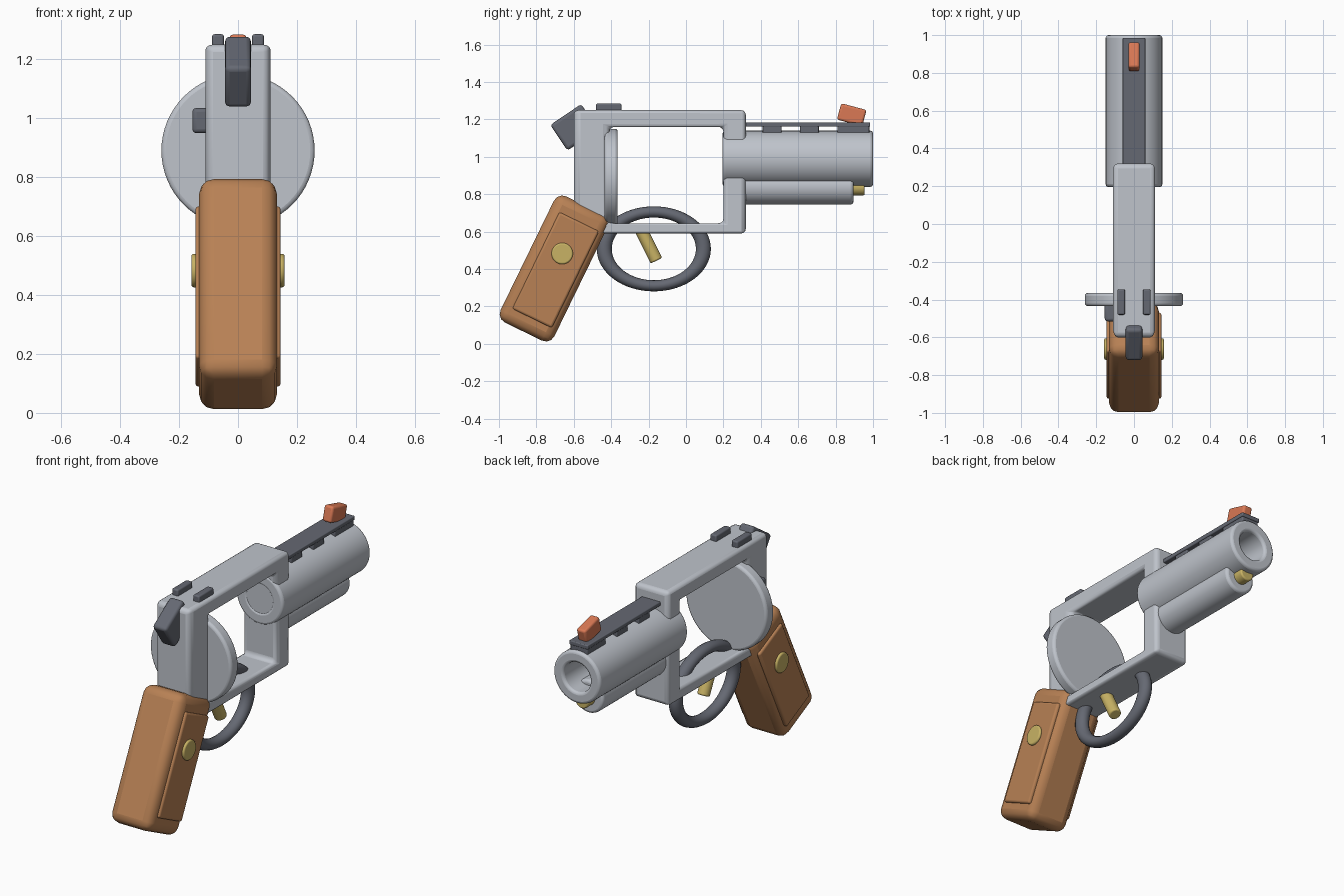
import bpy, bmesh, math
from mathutils import Matrix, Vector

if "Cube" in bpy.data.objects:
    bpy.data.objects.remove(bpy.data.objects["Cube"], do_unlink=True)


def material(name, rgb):
    m = bpy.data.materials.new(name)
    m.use_nodes = True
    m.diffuse_color = (*rgb, 1)
    bsdf = next(n for n in m.node_tree.nodes if n.type == "BSDF_PRINCIPLED")
    bsdf.inputs["Base Color"].default_value = (*rgb, 1)
    return m


STEEL = material("light steel", (0.52, 0.55, 0.60))
DARK = material("dark steel", (0.13, 0.14, 0.17))
WOOD = material("brown wood", (0.48, 0.22, 0.09))
BRASS = material("brass", (0.58, 0.45, 0.13))
ORANGE = material("orange", (0.70, 0.19, 0.09))


def finish(name, bm, mat, bevel=0.0, segments=3):
    bmesh.ops.recalc_face_normals(bm, faces=bm.faces[:])
    mesh = bpy.data.meshes.new(name)
    bm.to_mesh(mesh)
    bm.free()
    mesh.materials.append(mat)
    ob = bpy.data.objects.new(name, mesh)
    bpy.context.collection.objects.link(ob)
    if bevel:
        mod = ob.modifiers.new("rounded edges", "BEVEL")
        mod.width, mod.segments = bevel, segments
        mod.limit_method = "ANGLE"
        mod.angle_limit = math.radians(40)
    bpy.ops.object.select_all(action="DESELECT")
    ob.select_set(True)
    bpy.context.view_layer.objects.active = ob
    bpy.ops.object.shade_smooth_by_angle(angle=math.radians(35))
    return ob


def box(name, center, size, mat, bevel=0.01, tilt=0):
    bm = bmesh.new()
    bmesh.ops.create_cube(bm, size=1)
    bm.transform(Matrix.Translation(center)
                 @ Matrix.Rotation(math.radians(tilt), 4, "X")
                 @ Matrix.Diagonal((*size, 1)))
    return finish(name, bm, mat, bevel)


def rod(name, start, end, radius, mat, bevel=0.01, sides=48):
    a, b = Vector(start), Vector(end)
    bm = bmesh.new()
    bmesh.ops.create_cone(bm, cap_ends=True, segments=sides, radius1=radius,
                          radius2=radius, depth=(b - a).length)
    turn = (b - a).to_track_quat("Z", "Y").to_matrix().to_4x4()
    bm.transform(Matrix.Translation((a + b) / 2) @ turn)
    return finish(name, bm, mat, bevel)


def revolve(bm, profile, steps, matrix):
    # Closed (radius, height) loop swept around z
    rings = []
    for i in range(steps):
        t = 2 * math.pi * i / steps
        rings.append([bm.verts.new((r * math.cos(t), r * math.sin(t), h))
                      for r, h in profile])
    n = len(profile)
    for i in range(steps):
        p, q = rings[i], rings[(i + 1) % steps]
        for j in range(n):
            k = (j + 1) % n
            bm.faces.new((p[j], q[j], q[k], p[k]))
    bm.transform(matrix)


# Frame: a ring-shaped side outline with a window, given thickness
outer = [(-0.60, 0.59), (0.32, 0.59), (0.32, 1.25), (-0.60, 1.25)]
inner = [(-0.41, 0.645), (0.20, 0.645), (0.20, 1.16), (-0.41, 1.16)]
bm = bmesh.new()
o = [bm.verts.new((-0.11, y, z)) for y, z in outer]
w = [bm.verts.new((-0.11, y, z)) for y, z in inner]
faces = [bm.faces.new((o[i], o[(i + 1) % 4], w[(i + 1) % 4], w[i])) for i in range(4)]
extruded = bmesh.ops.extrude_face_region(bm, geom=faces)["geom"]
bmesh.ops.translate(bm, vec=(0.22, 0, 0),
                    verts=[g for g in extruded if isinstance(g, bmesh.types.BMVert)])
# Close the back, which the extrusion leaves open or kept depending on topology
if any(e.is_boundary for e in bm.edges):
    bmesh.ops.bridge_loops(bm, edges=[e for e in bm.edges if e.is_boundary])
finish("frame", bm, STEEL, 0.025)

# Recoil plate behind the window
rod("recoil_plate", (0, -0.435, 0.89), (0, -0.365, 0.89), 0.26, STEEL, 0.015, 64)

# Barrel: hollow tube with rounded muzzle, pointing along +y
along_y = Matrix.Translation((0, 0, 0.99)) @ Matrix.Rotation(-math.pi / 2, 4, "X")
bm = bmesh.new()
revolve(bm, [(0.08, 0.196), (0.15, 0.196), (0.15, 1.0), (0.085, 1.0)], 64, along_y)
finish("barrel", bm, STEEL, 0.015)

# Shroud and rod under the barrel
rod("ejector_shroud", (0, 0.25, 0.84), (0, 0.895, 0.84), 0.095, STEEL, 0.015)
rod("ejector_rod", (0, 0.80, 0.837), (0, 0.955, 0.837), 0.043, BRASS, 0.008)

# Rib on its raised supports
box("barrel_rib", (0, 0.645, 1.173), (0.12, 0.68, 0.024), DARK, 0.005)
for i, (y, length) in enumerate([(0.46, 0.10), (0.66, 0.10), (0.895, 0.17)]):
    box(f"rib_support_{i + 1}", (0, y, 1.145), (0.11, length, 0.05), DARK, 0.006)

# Sights
box("front_sight", (0, 0.886, 1.225), (0.058, 0.14, 0.09), ORANGE, 0.012, -15)
for side, x in (("left", 0.068), ("right", -0.068)):
    box(f"rear_sight_{side}", (x, -0.413, 1.26), (0.04, 0.135, 0.05), DARK, 0.008)

# Hammer and cylinder latch
box("hammer", (0, -0.597, 1.158), (0.088, 0.20, 0.165), DARK, 0.016, 34)
box("cylinder_latch", (-0.125, -0.465, 0.992), (0.06, 0.10, 0.085), DARK, 0.014)

# Grip with side panels and medallions
TILT = -26
box("grip", (0, -0.705, 0.403), (0.264, 0.32, 0.75), WOOD, 0.05, TILT)
for side, s in (("left", 1), ("right", -1)):
    box(f"grip_panel_{side}", (s * 0.125, -0.697, 0.395),
        (0.04, 0.235, 0.575), WOOD, 0.012, TILT)
    rod(f"grip_medallion_{side}", (s * 0.12, -0.662, 0.483),
        (s * 0.158, -0.662, 0.483), 0.057, BRASS, 0.008)

# Trigger guard: oval ring
tube = [(0.265 + 0.04 * math.cos(a), 0.036 * math.sin(a))
        for a in (2 * math.pi * i / 16 for i in range(16))]
bm = bmesh.new()
revolve(bm, tube, 64, Matrix.Translation((0, -0.172, 0.508))
        @ Matrix.Diagonal((1, 1, 0.745, 1)) @ Matrix.Rotation(math.pi / 2, 4, "Y"))
finish("trigger_guard", bm, DARK)

# Trigger
rod("trigger", (0, -0.25, 0.63), (0, -0.158, 0.445), 0.034, BRASS, 0.008)
